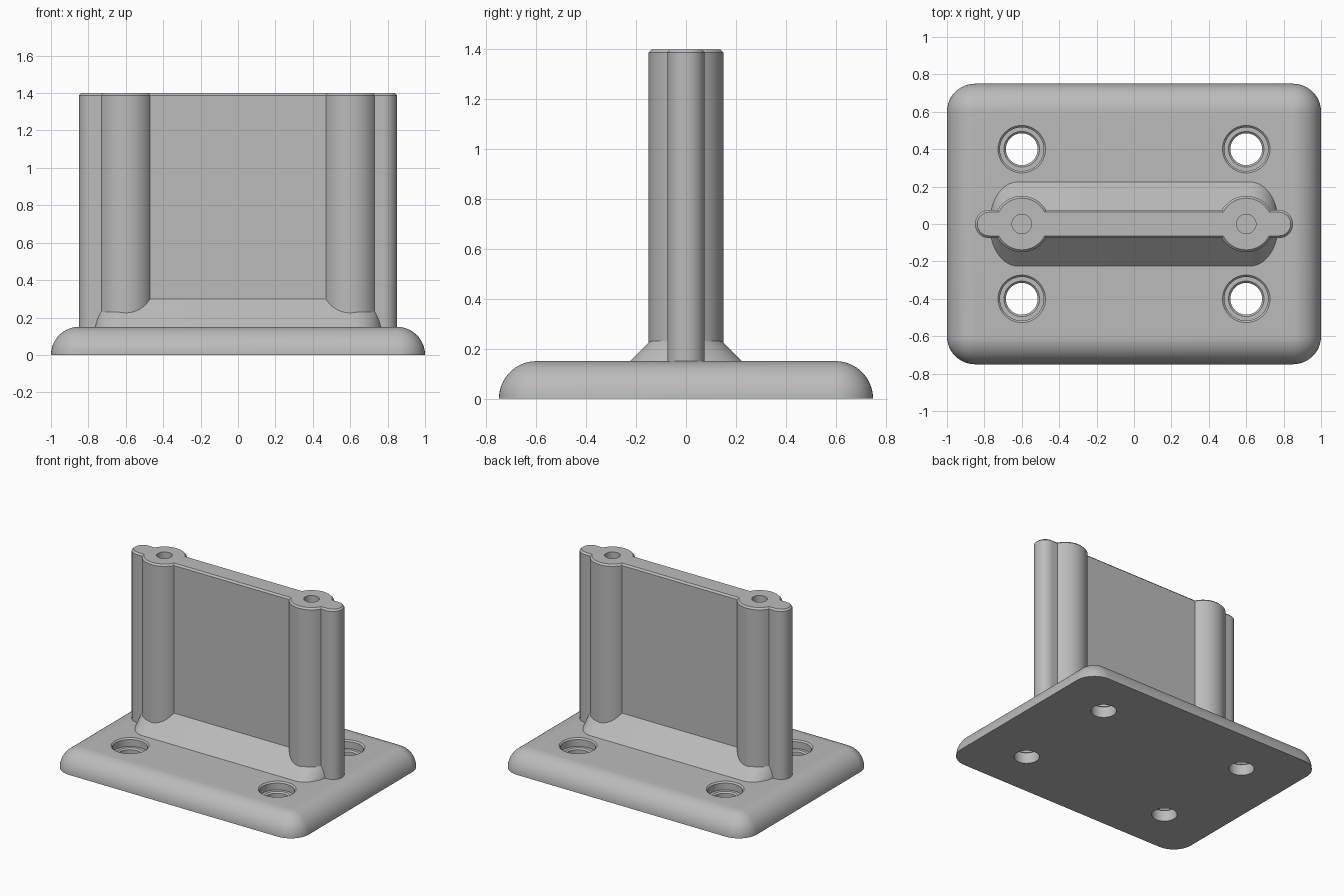
import bpy
import bmesh
from math import sin, cos, pi, asin, radians

cube = bpy.data.objects.get("Cube")
if cube:
    bpy.data.objects.remove(cube, do_unlink=True)

grey = bpy.data.materials.new("plain_grey")
grey.use_nodes = True
colour = (0.5, 0.5, 0.5, 1)
grey.diffuse_color = colour
grey.node_tree.nodes["Principled BSDF"].inputs["Base Color"].default_value = colour


def skin(bm, rings):
    """Join closed rings of equal length into a capped solid."""
    loops = [[bm.verts.new(p) for p in ring] for ring in rings]
    n = len(loops[0])
    for a, b in zip(loops, loops[1:]):
        for i in range(n):
            j = (i + 1) % n
            bm.faces.new((a[i], a[j], b[j], b[i]))
    bm.faces.new(loops[0][::-1])
    bm.faces.new(loops[-1])


def finish(name, bm):
    bmesh.ops.recalc_face_normals(bm, faces=bm.faces[:])
    mesh = bpy.data.meshes.new(name)
    bm.to_mesh(mesh)
    bm.free()
    mesh.materials.append(grey)
    obj = bpy.data.objects.new(name, mesh)
    bpy.context.collection.objects.link(obj)
    return obj


def loft(name, rings):
    bm = bmesh.new()
    skin(bm, rings)
    return finish(name, bm)


def activate(obj):
    bpy.ops.object.select_all(action="DESELECT")
    obj.select_set(True)
    bpy.context.view_layer.objects.active = obj


def drill(obj, profile, centres):
    """Cut a turned (radius, height) profile out of obj at each centre."""
    bm = bmesh.new()
    for cx, cy in centres:
        skin(bm, [[(cx + r * cos(a), cy + r * sin(a), z)
                   for a in [2 * pi * i / 48 for i in range(48)]]
                  for r, z in profile])
    cutter = finish("hole_cutter", bm)
    cutter.hide_render = True
    mod = obj.modifiers.new("holes", "BOOLEAN")
    mod.operation = "DIFFERENCE"
    mod.solver = "EXACT"
    mod.object = cutter
    activate(obj)
    bpy.ops.object.modifier_apply(modifier=mod.name)
    bpy.data.objects.remove(cutter, do_unlink=True)


def smooth(obj, angle=20):
    activate(obj)
    bpy.ops.object.shade_smooth_by_angle(angle=radians(angle))


# Base plate: rounded corners and a quarter-round upper edge
ROUND = 0.15


def plate_ring(r, z):
    ring = []
    for k, (sx, sy) in enumerate([(1, 1), (-1, 1), (-1, -1), (1, -1)]):
        for i in range(13):
            a = (k + i / 12) * pi / 2
            ring.append((sx * (1 - ROUND) + r * cos(a),
                         sy * (0.75 - ROUND) + r * sin(a), z))
    return ring


steps = [i / 16 * pi / 2 for i in range(17)]
base_plate = loft("base_plate", [
    plate_ring(max(ROUND * cos(t), 0.001), ROUND * sin(t)) for t in steps])

# Counterbored screw holes
screw_profile = [(0.085, -0.05), (0.085, 0.08), (0.095, 0.09), (0.117, 0.09),
                 (0.117, 0.14), (0.128, 0.151), (0.128, 0.2)]
drill(base_plate, screw_profile,
      [(x, y) for x in (-0.6, 0.6) for y in (-0.4, 0.4)])
smooth(base_plate)

# Upright wall: slab with round ends and two round bosses
BOSS_X = 0.6


def wall_ring(inset, z):
    h, r = 0.075 - inset, 0.15 - inset
    a0 = asin(h / r)
    quarter = [(0.775 + h * cos(t), h * sin(t)) for t in steps]
    for i in range(25):
        a = a0 + (pi - 2 * a0) * i / 24
        quarter.append((BOSS_X + r * cos(a), r * sin(a)))
    half = quarter + [(-x, y) for x, y in quarter[::-1]]
    return [(x, y, z) for x, y in half] + [(x, -y, z) for x, y in half[-2:0:-1]]


wall = loft("upright_wall", [wall_ring(0, 0.1), wall_ring(0, 1.388),
                             wall_ring(0.012, 1.4)])
drill(wall, [(0.052, 0.9), (0.052, 1.5)], [(-BOSS_X, 0), (BOSS_X, 0)])
smooth(wall)

# Sloped gusset along the wall foot, with rounded ends
sections = []
for t in steps:
    w = 0.225 - ROUND * 2 ** 0.5 * (1 - cos(t))
    sections.append((0.62 + ROUND * sin(t), w))
sections = [(-x, w) for x, w in sections[::-1]] + sections
gusset = loft("foot_gusset", [
    [(x, -w - 0.05, 0.1), (x, w + 0.05, 0.1), (x, 0, 0.15 + w)]
    for x, w in sections])
smooth(gusset)
